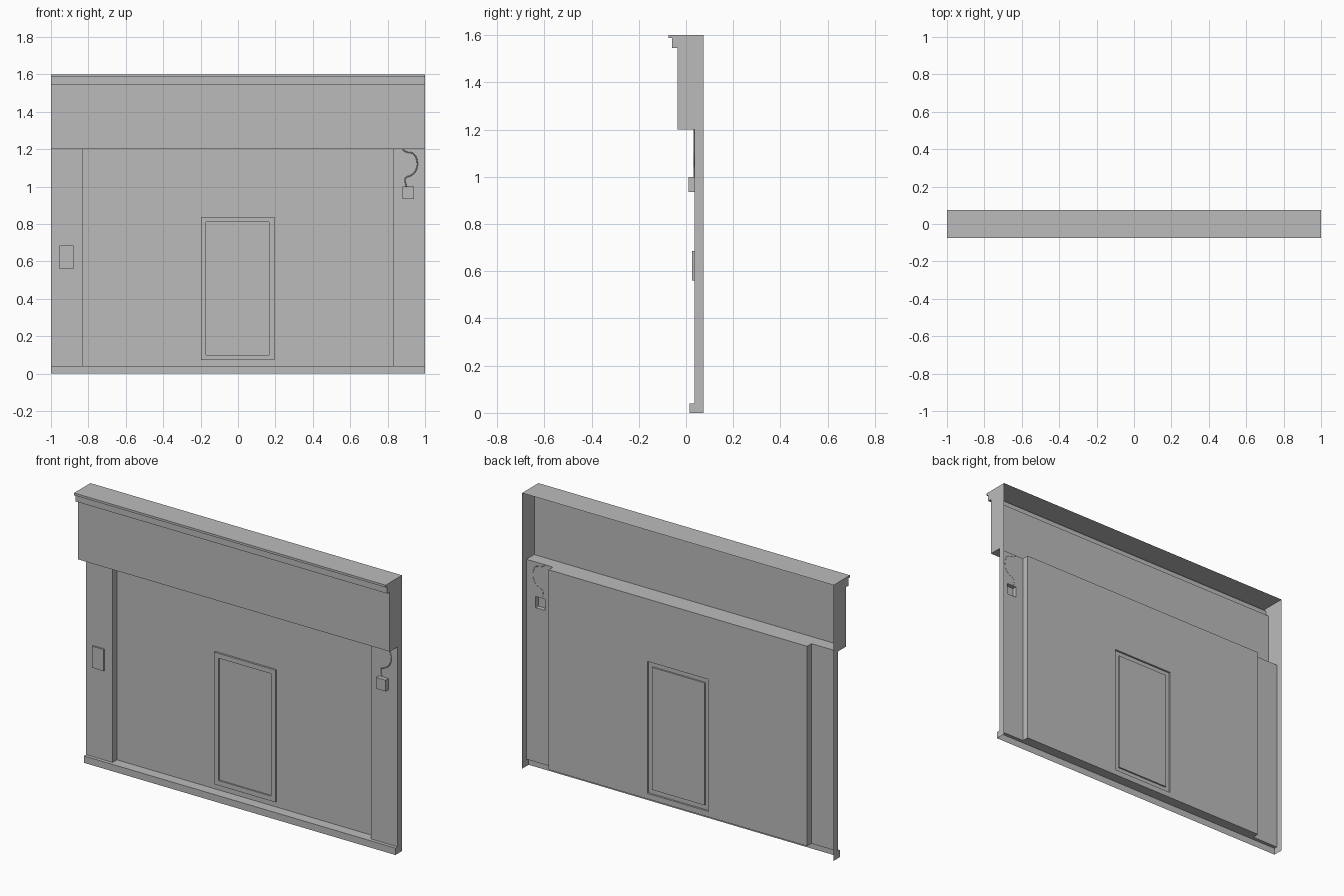
import bpy
import bmesh

cube = bpy.data.objects.get("Cube")
if cube:
    bpy.data.objects.remove(cube, do_unlink=True)

grey = bpy.data.materials.new("plain grey")
grey.use_nodes = True
grey.diffuse_color = (0.5, 0.5, 0.5, 1)
shader = next(n for n in grey.node_tree.nodes if n.type == "BSDF_PRINCIPLED")
shader.inputs["Base Color"].default_value = (0.5, 0.5, 0.5, 1)

HALF, JAMB = 1.0, 0.83        # half width, inner edge of the pilasters
BACK, PIER = 0.075, 0.035     # depth of the wall panel and of the pilasters
LOW, HIGH = 0.04, 1.2         # plinth top, header underside


def finish(name, bm):
    mesh = bpy.data.meshes.new(name)
    bm.to_mesh(mesh)
    bm.free()
    mesh.materials.append(grey)
    obj = bpy.data.objects.new(name, mesh)
    bpy.context.collection.objects.link(obj)
    return obj


def face(bm, points):
    return bm.faces.new([bm.verts.new(p) for p in points])


def corners(rect, y):
    x0, x1, z0, z1 = rect
    return [(x0, y, z0), (x1, y, z0), (x1, y, z1), (x0, y, z1)]


def ring(bm, outer, y_outer, inner, y_inner):
    """Four quads joining two upright rectangles."""
    a, b = corners(outer, y_outer), corners(inner, y_inner)
    for i in range(4):
        j = (i + 1) % 4
        face(bm, [a[i], a[j], b[j], b[i]])


def strip(bm, profile, x0, x1):
    """Sweep an open (y, z) profile along x."""
    for (y0, z0), (y1, z1) in zip(profile, profile[1:]):
        face(bm, [(x0, y0, z0), (x1, y0, z0), (x1, y1, z1), (x0, y1, z1)])


# Wall shell, open at the back and underneath
bm = bmesh.new()
plinth = [(0.015, 0), (0.015, LOW), (PIER, LOW)]
header = [(PIER, HIGH), (-0.037, HIGH), (-0.037, 1.545), (-0.06, 1.545),
          (-0.06, 1.587), (-BACK, 1.587), (-BACK, 1.6), (BACK, 1.6)]
for x0, x1 in ((-HALF, -JAMB), (-JAMB, JAMB), (JAMB, HALF)):
    strip(bm, plinth, x0, x1)
    strip(bm, header, x0, x1)
for z in (LOW, HIGH):
    strip(bm, [(PIER, z), (BACK, z)], -JAMB, JAMB)

# End caps and pilaster reveals
for side in (-1, 1):
    face(bm, [(side * HALF, y, z) for y, z in plinth + header + [(BACK, 0)]])
    face(bm, [(side * JAMB, y, z) for y, z in
              ((PIER, LOW), (BACK, LOW), (BACK, HIGH), (PIER, HIGH))])

# Left-out-of-centre pilaster faces, one with a raised switch box
face(bm, corners((-HALF, -JAMB, LOW, HIGH), PIER))
box = (0.88, 0.94, 0.935, 1.0)
ring(bm, (JAMB, HALF, LOW, HIGH), PIER, box, PIER)
ring(bm, box, PIER, box, 0.01)
face(bm, corners(box, 0.01))

# Wall panel with raised door frame and door leaf
outer, inner = (-0.198, 0.196, 0.072, 0.838), (-0.17, 0.167, 0.1, 0.81)
ring(bm, (-JAMB, JAMB, LOW, HIGH), BACK, outer, BACK)
ring(bm, outer, BACK, outer, 0.064)
ring(bm, outer, 0.064, inner, 0.064)
ring(bm, inner, 0.064, inner, 0.073)
face(bm, corners(inner, 0.073))

bmesh.ops.remove_doubles(bm, verts=bm.verts, dist=0.0001)
bmesh.ops.recalc_face_normals(bm, faces=bm.faces)
top = max(bm.faces, key=lambda f: f.calc_center_median().z)
if top.normal.z < 0:
    bmesh.ops.reverse_faces(bm, faces=bm.faces)
finish("wall_shell", bm)

# Control plate on the right pilaster
bm = bmesh.new()
plate = (-0.955, -0.88, 0.56, 0.685)
ring(bm, plate, PIER, plate, 0.025)
face(bm, corners(plate, 0.025))
bmesh.ops.remove_doubles(bm, verts=bm.verts, dist=0.0001)
finish("control_plate", bm)

# Cable hanging from the header to the switch box
path = [(0.88, 1.2), (0.9, 1.185), (0.935, 1.178), (0.958, 1.135),
        (0.95, 1.085), (0.925, 1.06), (0.895, 1.045), (0.9, 1.0)]
curve = bpy.data.curves.new("cable", "CURVE")
curve.dimensions = "3D"
curve.bevel_depth = 0.003
curve.bevel_resolution = 0
curve.resolution_u = 3
spline = curve.splines.new("BEZIER")
spline.bezier_points.add(len(path) - 1)
for point, (x, z) in zip(spline.bezier_points, path):
    point.co = (x, PIER - 0.001, z)
    point.handle_left_type = point.handle_right_type = "AUTO"
curve.materials.append(grey)
bpy.context.collection.objects.link(bpy.data.objects.new("cable", curve))
